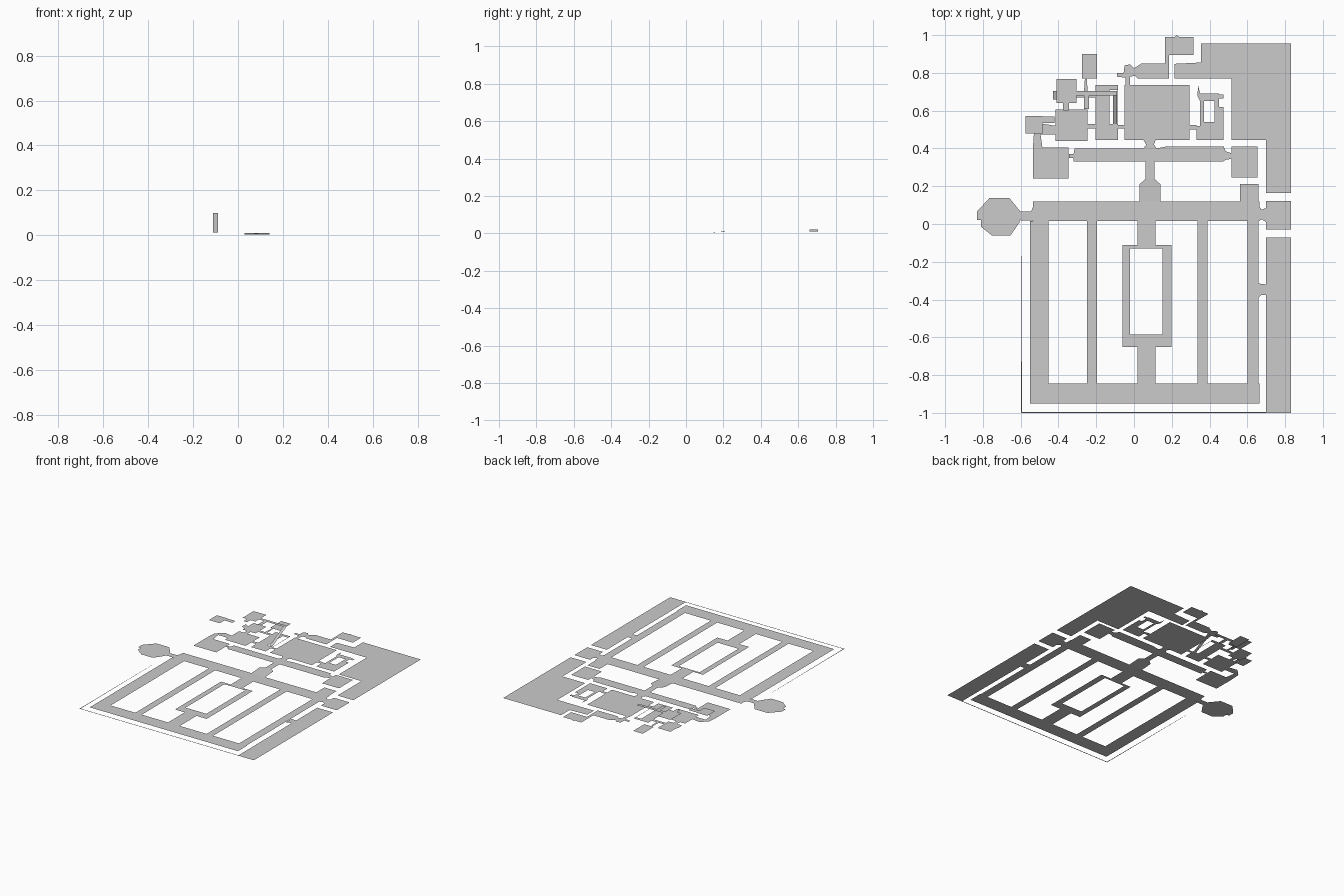
import bpy, bmesh

OUT, YARD, HALL, UP = 0.0, 0.004, 0.01, 0.098   # floor levels


def floor(name, polys, z):
    """Flat sheet made of polygons; points are (x, y) or (x, y, z)."""
    bm = bmesh.new()
    for p in polys:
        bm.faces.new([bm.verts.new((q[0], q[1], q[2] if len(q) > 2 else z)) for q in p])
    bmesh.ops.remove_doubles(bm, verts=bm.verts, dist=1e-5)
    for f in bm.faces:
        f.normal_update()
        if f.normal.z < 0:
            f.normal_flip()
    me = bpy.data.meshes.new(name)
    bm.to_mesh(me)
    bm.free()
    ob = bpy.data.objects.new(name, me)
    bpy.context.collection.objects.link(ob)
    return ob


def R(x0, x1, y0, y1):
    return [(x0, y0), (x1, y0), (x1, y1), (x0, y1)]


def ring(ox0, ox1, oy0, oy1, ix0, ix1, iy0, iy1):
    return [R(ox0, ox1, oy0, iy0), R(ox0, ox1, iy1, oy1),
            R(ox0, ix0, iy0, iy1), R(ix1, ox1, iy0, iy1)]


# outer strips along the right side and the thin boundary ledge
floor("outer_walk_south", [R(0.70, 0.83, -1, -0.072)], OUT)
floor("outer_walk_middle", [R(0.70, 0.83, -0.03, 0.122)], OUT)
floor("outer_walk_north", [[(0.70, 0.165), (0.83, 0.165), (0.83, 0.955), (0.355, 0.955),
                            (0.355, 0.855), (0.215, 0.848), (0.215, 0.77), (0.515, 0.77),
                            (0.515, 0.445), (0.70, 0.445)]], OUT)
floor("boundary_ledge", [R(-0.599, 0.70, -1, -0.994),
                         [(-0.599, -0.994), (-0.593, -0.994), (-0.597, -0.15), (-0.599, -0.15)]], OUT)
floor("outer_doorways", [
    [(0.66, -0.39), (0.675, -0.375), (0.70, -0.375), (0.70, -0.32), (0.66, -0.315)],
    [(0.66, 0.015), (0.675, 0.025), (0.70, 0.01), (0.70, 0.085), (0.675, 0.075), (0.66, 0.10)]], OUT)

# courtyard: perimeter, cross paths and central ring
floor("courtyard_perimeter", [
    R(-0.55, 0.665, -0.95, -0.845), R(-0.55, -0.452, -0.845, 0.015), R(0.60, 0.66, -0.845, 0.015),
    R(-0.535, 0.665, 0.015, 0.118), R(0.56, 0.66, 0.118, 0.212)], YARD)
floor("courtyard_cross_paths", [R(-0.25, -0.197, -0.845, 0.015), R(0.335, 0.388, -0.845, 0.015),
                                R(0.018, 0.115, -0.845, -0.65), R(0.018, 0.115, -0.11, 0.015)], YARD)
floor("courtyard_centre_ring", ring(-0.062, 0.198, -0.65, -0.11, -0.02, 0.15, -0.585, -0.13), YARD)

# side pavilion and its link
floor("side_pavilion", [[(-0.832, 0.02), (-0.81, 0.02), (-0.81, -0.015), (-0.75, -0.062),
                         (-0.655, -0.062), (-0.605, 0.01), (-0.605, 0.07), (-0.66, 0.138),
                         (-0.765, 0.138), (-0.832, 0.065)]], YARD)
floor("pavilion_link", [[(-0.605, 0.02), (-0.535, 0.018), (-0.535, 0.09), (-0.545, 0.065), (-0.605, 0.065)]], YARD)

# entrance slope from courtyard to the front gallery
floor("entrance_slope", [
    [(0.028, 0.118, YARD), (0.14, 0.118, YARD), (0.14, 0.21), (0.11, 0.237), (0.06, 0.237), (0.028, 0.21)],
    R(0.062, 0.108, 0.237, 0.33)], HALL)
floor("front_gallery", [
    [(-0.32, 0.33), (0.47, 0.33), (0.485, 0.34), (0.515, 0.345), (0.515, 0.375), (0.485, 0.385),
     (0.475, 0.41), (0.17, 0.41), (0.12, 0.40), (-0.315, 0.40), (-0.32, 0.37),
     (-0.345, 0.37), (-0.345, 0.35), (-0.32, 0.35)],
    R(0.515, 0.655, 0.247, 0.41), R(-0.535, -0.348, 0.242, 0.404)], HALL)

# main hall with doorways
floor("main_hall", [
    R(-0.05, 0.295, 0.445, 0.735),
    [(0.05, 0.40), (0.12, 0.40), (0.105, 0.42), (0.115, 0.445), (0.05, 0.445), (0.065, 0.42)],
    R(-0.085, -0.05, 0.505, 0.525), R(0.295, 0.33, 0.50, 0.525),
    R(-0.045, -0.022, 0.735, 0.785)], HALL)
floor("rear_passage", [
    [(-0.09, 0.78), (-0.045, 0.775), (0.005, 0.785), (0.02, 0.77), (0.185, 0.77), (0.185, 0.895),
     (0.315, 0.895), (0.315, 0.99), (0.24, 0.99), (0.225, 1.0), (0.215, 0.99), (0.165, 0.99),
     (0.165, 0.85), (0.04, 0.85), (0.0, 0.825), (-0.02, 0.845), (-0.05, 0.84), (-0.055, 0.80), (-0.09, 0.80)]],
    HALL)

# small right chamber wrapped around a pillar opening
floor("right_chamber", ring(0.35, 0.45, 0.52, 0.69, 0.37, 0.425, 0.54, 0.65)
      + [R(0.33, 0.475, 0.445, 0.52), R(0.45, 0.475, 0.52, 0.62), R(0.45, 0.475, 0.665, 0.685),
         [(0.335, 0.68), (0.35, 0.65), (0.35, 0.69), (0.34, 0.73)]], HALL)

# stair room, ramp and upper landing
floor("stair_room", ring(-0.205, -0.085, 0.445, 0.735, -0.13, -0.088, 0.53, 0.71), HALL)
floor("stair_ramp", [[(-0.112, 0.53, 0.012), (-0.09, 0.53, 0.012), (-0.09, 0.70, UP), (-0.112, 0.70, UP)]], UP)
floor("upper_landing", [R(-0.305, -0.09, 0.68, 0.705), R(-0.265, -0.238, 0.61, 0.68)], UP)
floor("upper_rooms", [
    R(-0.41, -0.305, 0.64, 0.768), R(-0.375, -0.345, 0.60, 0.64),
    R(-0.575, -0.485, 0.48, 0.573), R(-0.485, -0.42, 0.535, 0.57)], UP)

# left ground rooms and links
floor("left_rooms", [
    R(-0.415, -0.245, 0.44, 0.605), R(-0.245, -0.205, 0.505, 0.53),
    R(-0.375, -0.345, 0.605, 0.64), R(-0.41, -0.305, 0.64, 0.768),
    R(-0.305, -0.205, 0.67, 0.695),
    [(-0.265, 0.695), (-0.245, 0.695), (-0.25, 0.77), (-0.26, 0.77)],
    R(-0.275, -0.197, 0.77, 0.90),
    [(-0.535, 0.404), (-0.485, 0.404), (-0.495, 0.475), (-0.415, 0.475), (-0.415, 0.52),
     (-0.48, 0.53), (-0.53, 0.48)]], HALL)
floor("side_step", [[(-0.43, 0.66, 0.02), (-0.41, 0.66), (-0.41, 0.705), (-0.43, 0.705, 0.02)]], HALL)
